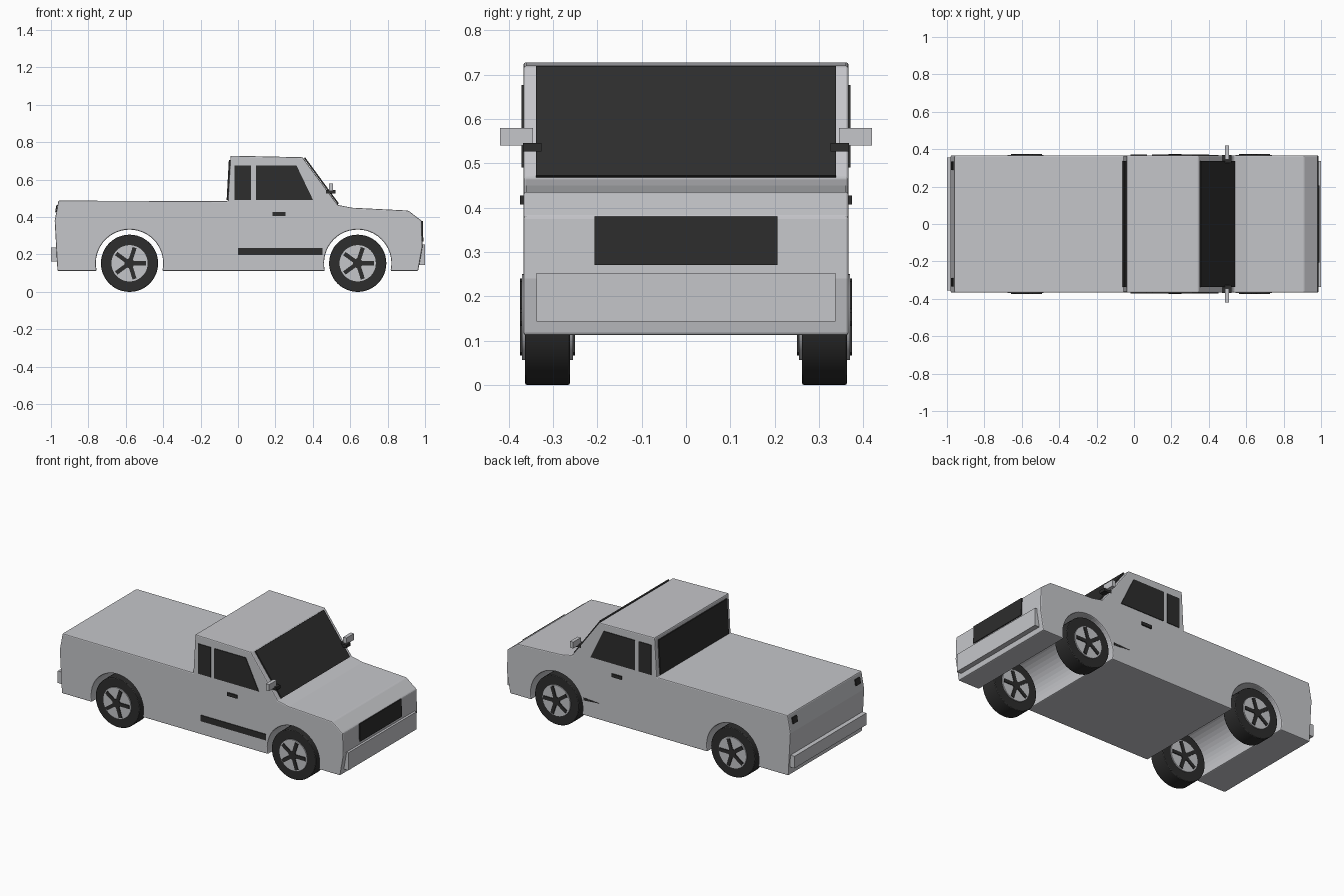
import bpy, bmesh, math
from mathutils import Matrix

cube = bpy.data.objects.get("Cube")
if cube:
    bpy.data.objects.remove(cube, do_unlink=True)


def material(name, rgb):
    m = bpy.data.materials.new(name)
    m.use_nodes = True
    m.diffuse_color = (*rgb, 1)
    m.node_tree.nodes["Principled BSDF"].inputs["Base Color"].default_value = (*rgb, 1)
    return m


PAINT = material("silver paint", (0.56, 0.565, 0.59))
DARK = material("dark glass and rubber", (0.026, 0.026, 0.026))


def finish(name, bm, mat, bevel=0):
    bmesh.ops.recalc_face_normals(bm, faces=bm.faces)
    mesh = bpy.data.meshes.new(name)
    bm.to_mesh(mesh)
    bm.free()
    mesh.materials.append(mat)
    ob = bpy.data.objects.new(name, mesh)
    bpy.context.collection.objects.link(ob)
    if bevel:
        mod = ob.modifiers.new("soft edges", "BEVEL")
        mod.width, mod.segments = bevel, 2
        mod.limit_method = "ANGLE"
        mod.angle_limit = math.radians(25)
    return ob


def prism(name, pts, y0, y1, mat, bevel=0):
    """Side outline in x, z stretched from y0 to y1."""
    bm = bmesh.new()
    face = bm.faces.new([bm.verts.new((x, y0, z)) for x, z in pts])
    ext = bmesh.ops.extrude_face_region(bm, geom=[face])["geom"]
    bmesh.ops.translate(bm, vec=(0, y1 - y0, 0),
                        verts=[v for v in ext if isinstance(v, bmesh.types.BMVert)])
    return finish(name, bm, mat, bevel)


def rect(x0, x1, z0, z1):
    return [(x0, z0), (x1, z0), (x1, z1), (x0, z1)]


def strip(a, b, t):
    """Thin outline lying on the line a-b, raised by t on its outer side."""
    dx, dz = b[0] - a[0], b[1] - a[1]
    n = math.hypot(dx, dz)
    ox, oz = -dz / n * t, dx / n * t
    return [a, b, (b[0] + ox, b[1] + oz), (a[0] + ox, a[1] + oz)]


def cylinder(name, r, x, y0, y1, z, mat, bevel=0, sides=48):
    bm = bmesh.new()
    spin = Matrix.Translation((x, (y0 + y1) / 2, z)) @ Matrix.Rotation(math.pi / 2, 4, "X")
    bmesh.ops.create_cone(bm, cap_ends=True, segments=sides, radius1=r, radius2=r,
                          depth=abs(y1 - y0), matrix=spin)
    ob = finish(name, bm, mat, bevel)
    bpy.context.view_layer.objects.active = ob
    ob.select_set(True)
    bpy.ops.object.shade_smooth_by_angle(angle=math.radians(30))
    ob.select_set(False)
    return ob


AXLES = {"front": 0.64, "rear": -0.58}
WHEEL_Z, SILL = 0.153, 0.112
HALF = 0.367


def arch(cx, r=0.18, steps=28):
    dip = math.asin((WHEEL_Z - SILL) / r)
    angles = [-dip + (math.pi + 2 * dip) * i / steps for i in range(steps + 1)]
    return [(cx + r * math.cos(a), WHEEL_Z + r * math.sin(a)) for a in angles]


# Body shell with cab, covered bed and wheel tunnels
outline = [(-0.965, SILL), (-0.98, 0.38), (-0.96, 0.488), (-0.054, 0.485),
           (-0.04, 0.728), (0.345, 0.72), (0.533, 0.465), (0.61, 0.45),
           (0.91, 0.435), (0.982, 0.38), (0.986, 0.24), (0.963, SILL)]
prism("body", outline + arch(AXLES["front"]) + arch(AXLES["rear"]),
      -HALF, HALF, PAINT, 0.006)

# Glass and grille on the ends
prism("windshield", strip((0.352, 0.715), (0.533, 0.468), 0.008), -0.338, 0.338, DARK)
prism("rear_window", strip((-0.053, 0.49), (-0.041, 0.705), 0.008), -0.338, 0.338, DARK)
prism("grille", strip((0.982, 0.38), (0.985, 0.27), 0.006), -0.207, 0.207, DARK)

# Bumpers
prism("front_bumper", rect(0.95, 1.0, 0.143, 0.253), -0.337, 0.337, PAINT)
prism("rear_bumper", rect(-1.0, -0.96, 0.163, 0.238), -0.355, 0.355, PAINT)

# Parts on both sides
for side, s in (("right", -1), ("left", 1)):
    out = s * HALF
    skin = out + s * 0.004
    prism(side + "_quarter_window", rect(-0.018, 0.07, 0.49, 0.677), out, skin, DARK)
    prism(side + "_door_window", [(0.095, 0.49), (0.402, 0.49), (0.312, 0.677), (0.095, 0.677)],
          out, skin, DARK)
    prism(side + "_door_handle", rect(0.185, 0.255, 0.407, 0.427), out, out + s * 0.008, DARK)
    prism(side + "_mirror", rect(0.487, 0.509, 0.54, 0.58), s * 0.345, s * 0.42, PAINT)
    prism(side + "_mirror_arm", rect(0.47, 0.522, 0.527, 0.546), s * 0.326, s * 0.368, DARK)
    prism(side + "_tail_light", strip((-0.972, 0.425), (-0.965, 0.463), 0.006),
          s * 0.288, s * 0.335, DARK)

    # Wheels: tyre, rim through both faces, five spokes and hub
    for end, x in AXLES.items():
        tag = f"{end}_{side}_"
        cylinder(tag + "tyre", WHEEL_Z, x, s * 0.262, s * 0.363, WHEEL_Z, DARK, 0.004)
        cylinder(tag + "rim", 0.097, x, s * 0.255, s * 0.37, WHEEL_Z, PAINT)
        cylinder(tag + "hub", 0.026, x, s * 0.25, s * 0.375, WHEEL_Z, DARK, sides=20)
        for i in range(5):
            a = math.tau * i / 5
            c, d = math.cos(a), math.sin(a)
            quad = [(x + u * c - v * d, WHEEL_Z + u * d + v * c)
                    for u, v in rect(0.01, 0.088, -0.011, 0.011)]
            prism(f"{tag}spoke_{i + 1}", quad, s * 0.25, s * 0.375, DARK)

# Door mouldings, mostly sunk into the skin on the left
prism("right_moulding", rect(0.0, 0.452, 0.197, 0.235), -HALF, -HALF - 0.004, DARK)
prism("left_moulding", [(0.34, 0.215), (0.452, 0.205), (0.452, 0.222)],
      HALF, HALF + 0.002, DARK)
